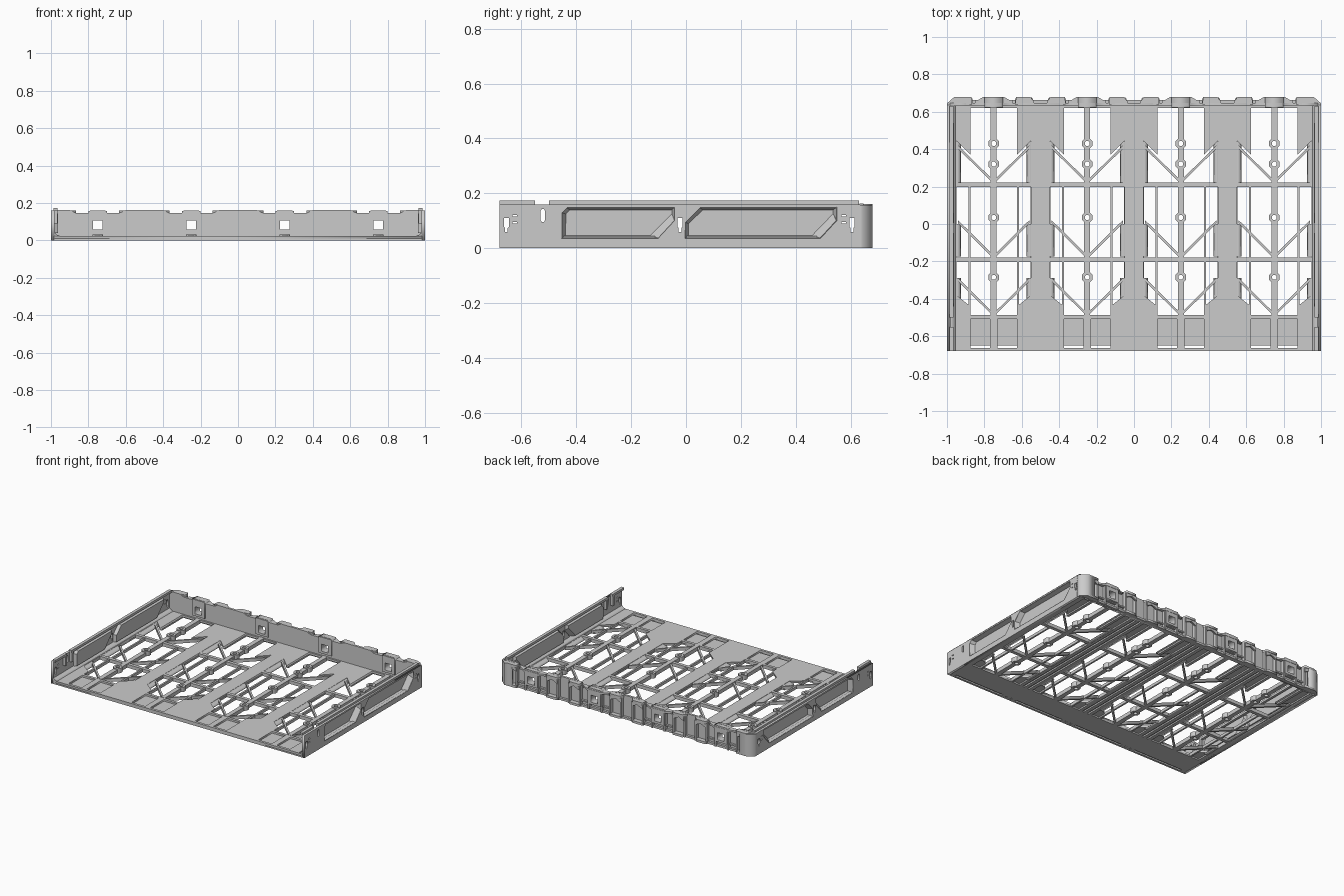
import bpy, bmesh, math

if "Cube" in bpy.data.objects:
    bpy.data.objects.remove(bpy.data.objects["Cube"])

CELLS = (-0.75, -0.25, 0.25, 0.75)


def finish(name, bm):
    bmesh.ops.recalc_face_normals(bm, faces=bm.faces)
    me = bpy.data.meshes.new(name)
    bm.to_mesh(me)
    bm.free()
    ob = bpy.data.objects.new(name, me)
    bpy.context.collection.objects.link(ob)
    return ob


def plate(name, loops, w0, w1, axis='z'):
    """Extrude 2D outlines (nested loops become holes) along an axis."""
    cu = bpy.data.curves.new(name, 'CURVE')
    cu.dimensions, cu.fill_mode, cu.extrude = '2D', 'BOTH', 0.5
    for loop in loops:
        sp = cu.splines.new('POLY')
        sp.points.add(len(loop) - 1)
        for p, (u, v) in zip(sp.points, loop):
            p.co = (u, v, 0, 1)
        sp.use_cyclic_u = True
    tmp = bpy.data.objects.new(name, cu)
    bpy.context.collection.objects.link(tmp)
    dg = bpy.context.evaluated_depsgraph_get()
    me = bpy.data.meshes.new_from_object(tmp.evaluated_get(dg))
    bpy.data.objects.remove(tmp)
    bm = bmesh.new()
    bm.from_mesh(me)
    bmesh.ops.remove_doubles(bm, verts=bm.verts, dist=1e-5)
    for vert in bm.verts:
        u, v, w = vert.co
        w = w0 + (w + 0.5) * (w1 - w0)
        vert.co = {'z': (u, v, w), 'x': (w, u, v), 'y': (u, w, v)}[axis]
    return finish(name, bm)


def boxes(name, items):
    bm = bmesh.new()
    for x0, x1, y0, y1, z0, z1 in items:
        for v in bmesh.ops.create_cube(bm, size=1)['verts']:
            v.co = (x0 + (v.co.x + .5) * (x1 - x0), y0 + (v.co.y + .5) * (y1 - y0),
                    z0 + (v.co.z + .5) * (z1 - z0))
    return finish(name, bm)


def rect(a, b, c, d):
    return [(a, c), (b, c), (b, d), (a, d)]


def ngon(x, y, r, n=8):
    return [(x + r * math.cos(math.tau * (i + .5) / n), y + r * math.sin(math.tau * (i + .5) / n)) for i in range(n)]


def both(pts):
    """Right half outline -> symmetric outline."""
    return pts + [(-u, v) for u, v in reversed(pts)]


def shift(pts, c):
    return [(u + c, v) for u, v in pts]


# floor with four large openings and shallow front pockets
opening = both([(.125, .62), (.125, .37), (.2, .445), (.2, -.38), (.125, -.44), (.125, -.487)])
loops = [rect(-.985, .985, -.68, .645)]
for c in CELLS:
    loops += [shift(opening, c), rect(c - .125, c - .02, -.662, -.507), rect(c + .02, c + .125, -.662, -.507)]
plate("floor", loops, .01, .025)
boxes("floor_front_underside", [(-.985, .985, -.65, -.487, 0, .012), (-.985, .985, -.68, -.665, 0, .01)])

# stiffening runners under the floor strips
runners = []
for k in (-.5, 0, .5):
    for dx in (-.04, 0, .04):
        runners.append((k + dx - .013, k + dx + .013, -.68, .64, 0, .012))
    for dx in (-.115, .115):
        runners.append((k + dx - .01, k + dx + .01, .39, .64, 0, .012))
for s in (-1, 1):
    a, b = sorted((s * .95, s * .985))
    runners.append((a, b, -.68, .64, 0, .012))
    a, b = sorted((s * .875, s * .895))
    runners.append((a, b, .39, .64, 0, .012))
boxes("floor_runners", runners)

# sloped flanges along the opening sides
slopes = [[(c + s * .202, .025), (c + s * .202, 0), (c + s * .175, 0), (c + s * .18, .006)] for c in CELLS for s in (-1, 1)]
for i, (y0, y1) in enumerate([(.22, .44), (-.175, .0), (-.40, -.29)]):
    plate(f"opening_flange_{i}", slopes, y0, y1, 'y')

# grid: centre bars between bosses, thin bars, cross bars
BOSS_Y = (.43, .32, .035, -.285)
bars = []
for c in CELLS:
    ends = [.635] + [e for y in BOSS_Y for e in (y + .025, y - .025)] + [-.49]
    for top, bottom in zip(ends[::2], ends[1::2]):
        bars.append((c - .016, c + .016, bottom, top, 0, .027))
    for s in (-1, 1):
        bars.append((c + s * .13 - .006, c + s * .13 + .006, -.49, .2, 0, .02))
    for y in (.21, -.19):
        bars.append((c - .2, c + .2, y - .012, y + .012, 0, .024))
boxes("grid_bars", bars)
plate("screw_bosses", [ngon(c, y, r) for c in CELLS for y in BOSS_Y for r in (.031, .014)], 0, .033)

# V-shaped braces
vees = [[(c - .19, a + .18), (c, a - .008), (c + .19, a + .18), (c + .19, a + .198), (c, a + .01), (c - .19, a + .198)]
        for c in CELLS for a in (.222, -.178, -.487)]
plate("diagonal_braces", vees, 0, .022)

# side walls: pierced sheet, dished panels, top rail, clip
panels = [
    ([(-.455, .13), (-.435, .15), (-.04, .15), (-.04, .1), (-.1, .035), (-.455, .035)],
     [(-.44, .125), (-.425, .141), (-.05, .141), (-.05, .125), (-.13, .044), (-.44, .044)]),
    ([(-.005, .095), (.05, .15), (.55, .15), (.55, .1), (.49, .035), (-.005, .035)],
     [(.008, .09), (.06, .141), (.538, .141), (.538, .125), (.46, .044), (.008, .044)]),
]
keyhole = both([(.009, .11), (.009, .078), (.005, .074), (.005, .058)])
holes = [shift(keyhole, y) for y in (-.655, -.022, .605)]
holes.append(both([(.004, .142), (.008, .136), (.008, .102), (.004, .096)]))
holes[-1] = shift(holes[-1], -.522)
holes += [rect(y - .008, y + .008, z - .003, z + .003) for y in (-.625, .575) for z in (.092, .118)]
for s, side in ((-1, "left"), (1, "right")):
    plate(f"{side}_wall", [rect(-.68, .635, 0, .16)] + [p[0] for p in panels] + holes, s * .982, s, 'x')
    bm = bmesh.new()
    for outer, inner in panels:
        A = [bm.verts.new((s * .998, y, z)) for y, z in outer]
        B = [bm.verts.new((s * .965, y, z)) for y, z in inner]
        bm.faces.new(B)
        for i in range(len(A)):
            j = (i + 1) % len(A)
            bm.faces.new((A[i], A[j], B[j], B[i]))
    dish = finish(f"{side}_wall_panels", bm)
    m = dish.modifiers.new("thickness", 'SOLIDIFY')
    m.thickness, m.offset = .006, 0
    a, b = sorted((s * .964, s * .986))
    boxes(f"{side}_rail", [(a, b, -.68, -.55, .158, .174), (a, b, -.5, .63, .158, .174),
                           (a, b, -.57, -.552, .09, .165), (a, b, -.498, -.48, .09, .165)])
    foot = [(s * .985, .045), (s * .985, 0), (s * .955, 0), (s * .955, .026), (s * .968, .03)]
    plate(f"{side}_wall_foot", [foot], -.68, .635, 'y')
    corner = [(1, .62), (1, .645), (.96, .68), (.9, .68), (.9, .665), (.95, .665), (.982, .635), (.982, .62)]
    plate(f"{side}_back_corner", [[(s * x, y) for x, y in corner]], 0, .157)

# back wall: inner sheet with stepped top edge and windows
top = [(-.985, .162)]
for c in CELLS:
    top += [(c - .15, .162), (c - .12, .148), (c - .05, .148), (c - .04, .16),
            (c + .04, .16), (c + .05, .148), (c + .12, .148), (c + .15, .162)]
top.append((.985, .162))
windows = [rect(c - .026, c + .026, .058, .108) for c in CELLS]
plate("back_wall", [[(-.985, 0)] + top + [(.985, 0)]] + windows, .632, .648, 'y')
frames = []
for c in CELLS:
    frames += [rect(c - .05, c + .05, .042, .158), rect(c - .026, c + .026, .058, .108)]
plate("window_frames", frames, .624, .678, 'y')

# back wall lips, seen as a castellated edge from above
lips, mids, ribs = [], [], []
for c in CELLS:
    mids.append(shift(both([(.1, .64), (.1, .662), (.085, .662), (.055, .68)]), c))
    for s in (-1, 1):
        lips.append([(c + s * x, y) for x, y in ((.115, .64), (.12, .68), (.195, .68), (.215, .655), (.215, .64))])
        for dx in (.05, .12, .205):
            x = c + s * dx
            ribs.append((x - .006, x + .006, .64, .672, 0, .146))
    # slanted-looking cross rib between the verticals
    ribs.append((c - .12, c + .12, .64, .662, .036, .046))
plate("back_lips", lips, .145, .161)
plate("window_lips", mids, .135, .148)
plate("back_lip_feet", lips, 0, .016)
ribs.append((-.96, .96, .64, .664, 0, .015))
boxes("back_ribs", ribs)
# sloped gusset linking the back lips downward
gusset = [[(c + s * x, z) for x, z in ((.12, .146), (.205, .146), (.205, .115), (.165, .135), (.12, .115))]
          for c in CELLS for s in (-1, 1)]
plate("back_gussets", gusset, .664, .676, 'y')
